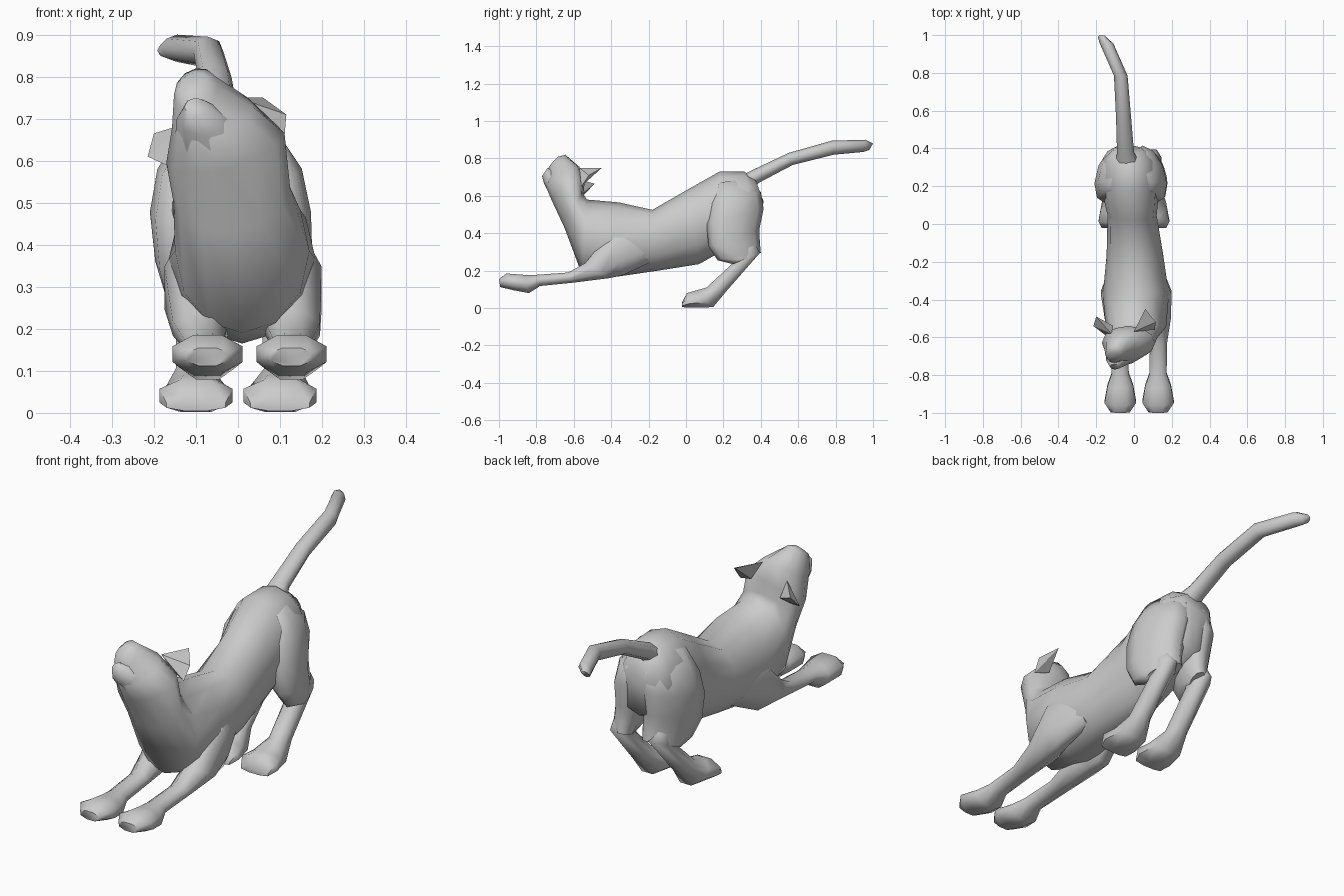
import bpy, bmesh, math


def finish(name, bm, angle=62):
    bmesh.ops.recalc_face_normals(bm, faces=bm.faces)
    me = bpy.data.meshes.new(name)
    bm.to_mesh(me)
    bm.free()
    ob = bpy.data.objects.new(name, me)
    bpy.context.collection.objects.link(ob)
    bpy.ops.object.select_all(action='DESELECT')
    ob.select_set(True)
    bpy.context.view_layer.objects.active = ob
    bpy.ops.object.shade_smooth_by_angle(angle=math.radians(angle))
    return ob


def loft(name, rings, n=8, flat=False, side=1, skew=0):
    """Rings: side-view edge points (y1, z1), (y2, z2), x centre, half width, x shift, roll.
    Skew moves the first edge point outwards and the second inwards."""
    bm = bmesh.new()
    loops = []
    k = 1 / math.cos(math.pi / n) if flat else 1
    for y1, z1, y2, z2, cx, hw, *rest in rings:
        shift = rest[0] if rest else 0
        roll = math.radians(rest[1]) if len(rest) > 1 else 0
        loop = []
        for i in range(n):
            a = 2 * math.pi * (i + (0.5 if flat else 0)) / n
            c, s = math.cos(a) * k, math.sin(a) * k
            x = shift + side * (cx + skew * c) + s * hw * math.cos(roll)
            y = (y1 + y2) / 2 + c * (y1 - y2) / 2
            z = (z1 + z2) / 2 + c * (z1 - z2) / 2 + s * hw * math.sin(roll)
            loop.append(bm.verts.new((x, y, z)))
        loops.append(loop)
    for a, b in zip(loops, loops[1:]):
        for i in range(n):
            j = (i + 1) % n
            bm.faces.new((a[i], a[j], b[j], b[i]))
    bm.faces.new(loops[0])
    bm.faces.new(loops[-1])
    return finish(name, bm)


# Torso, neck and upturned head in one loft
loft("body", [
    (0.37, 0.69, 0.415, 0.57, -0.03, 0.08),
    (0.31, 0.73, 0.385, 0.40, -0.025, 0.135),
    (0.18, 0.73, 0.22, 0.32, -0.02, 0.155),
    (0.02, 0.64, 0.07, 0.235, -0.01, 0.13),
    (-0.18, 0.525, -0.15, 0.20, 0.005, 0.15),
    (-0.36, 0.565, -0.39, 0.165, 0.01, 0.175),
    (-0.53, 0.58, -0.56, 0.19, 0.01, 0.16),
    (-0.55, 0.61, -0.65, 0.43, -0.015, 0.14, 0, 6),
    (-0.54, 0.68, -0.72, 0.58, -0.03, 0.145, 0, 14),
    (-0.57, 0.755, -0.75, 0.65, -0.06, 0.10, 0, 14),
    (-0.645, 0.82, -0.735, 0.715, -0.10, 0.053, 0, 10),
    (-0.68, 0.81, -0.735, 0.75, -0.105, 0.036, 0, 10),
], n=12)

# Lower jaw
loft("chin", [
    (-0.60, 0.68, -0.71, 0.58, -0.04, 0.11),
    (-0.69, 0.735, -0.757, 0.66, -0.085, 0.062),
    (-0.74, 0.75, -0.77, 0.705, -0.10, 0.028),
])

# Ears
for name, points in (
    ("right_ear", ((0.06, -0.45, 0.75), (0.0, -0.57, 0.75), (0.115, -0.52, 0.71),
                   (0.11, -0.56, 0.65), (0.04, -0.54, 0.67))),
    ("left_ear", ((-0.20, -0.49, 0.665), (-0.12, -0.58, 0.69), (-0.215, -0.54, 0.61),
                  (-0.15, -0.59, 0.58), (-0.11, -0.54, 0.62))),
):
    bm = bmesh.new()
    bmesh.ops.convex_hull(bm, input=[bm.verts.new(p) for p in points])
    finish(name, bm, 30)

# Legs, mirrored left and right
for side, label in ((1, "right"), (-1, "left")):
    loft("front_leg_" + label, [
        (-0.22, 0.45, -0.20, 0.24, 0.09, 0.04, 0.01),
        (-0.39, 0.42, -0.34, 0.175, 0.12, 0.067, 0.012),
        (-0.54, 0.24, -0.41, 0.16, 0.11, 0.065, 0.02),
        (-0.63, 0.19, -0.61, 0.135, 0.105, 0.046, 0.025),
        (-0.80, 0.178, -0.78, 0.118, 0.10, 0.045, 0.0275),
        (-0.87, 0.178, -0.84, 0.08, 0.10, 0.068, 0.0275),
        (-0.96, 0.185, -0.92, 0.095, 0.10, 0.083, 0.0275),
        (-1.0, 0.155, -0.993, 0.112, 0.10, 0.05, 0.0275),
    ], flat=True, side=side)
    loft("thigh_" + label, [
        (0.17, 0.67, 0.31, 0.69, 0.05, 0.05, -0.02),
        (0.13, 0.56, 0.40, 0.62, 0.085, 0.08, -0.02),
        (0.11, 0.45, 0.415, 0.53, 0.10, 0.085, -0.018),
        (0.12, 0.33, 0.392, 0.42, 0.102, 0.078, -0.01),
        (0.17, 0.255, 0.395, 0.35, 0.102, 0.064, 0),
        (0.25, 0.235, 0.40, 0.295, 0.10, 0.05, 0),
    ], n=10, side=side, skew=0.035)
    loft("hind_foot_" + label, [
        (0.26, 0.28, 0.37, 0.34, 0.10, 0.04, 0),
        (0.25, 0.24, 0.395, 0.295, 0.10, 0.046, 0),
        (0.11, 0.11, 0.22, 0.095, 0.105, 0.043, 0),
        (0.04, 0.09, 0.145, 0.005, 0.10, 0.07, 0),
        (0.005, 0.08, 0.03, 0.002, 0.10, 0.087, 0),
        (-0.022, 0.03, -0.02, 0.005, 0.10, 0.07, 0),
    ], flat=True, side=side)

# Raised tail curling to one side
loft("tail", [
    (0.31, 0.715, 0.36, 0.64, -0.035, 0.06),
    (0.37, 0.745, 0.39, 0.67, -0.045, 0.045),
    (0.55, 0.83, 0.57, 0.765, -0.055, 0.04),
    (0.78, 0.895, 0.79, 0.82, -0.07, 0.036),
    (0.96, 0.90, 0.95, 0.835, -0.145, 0.036),
    (1.0, 0.88, 0.98, 0.845, -0.17, 0.022),
])
